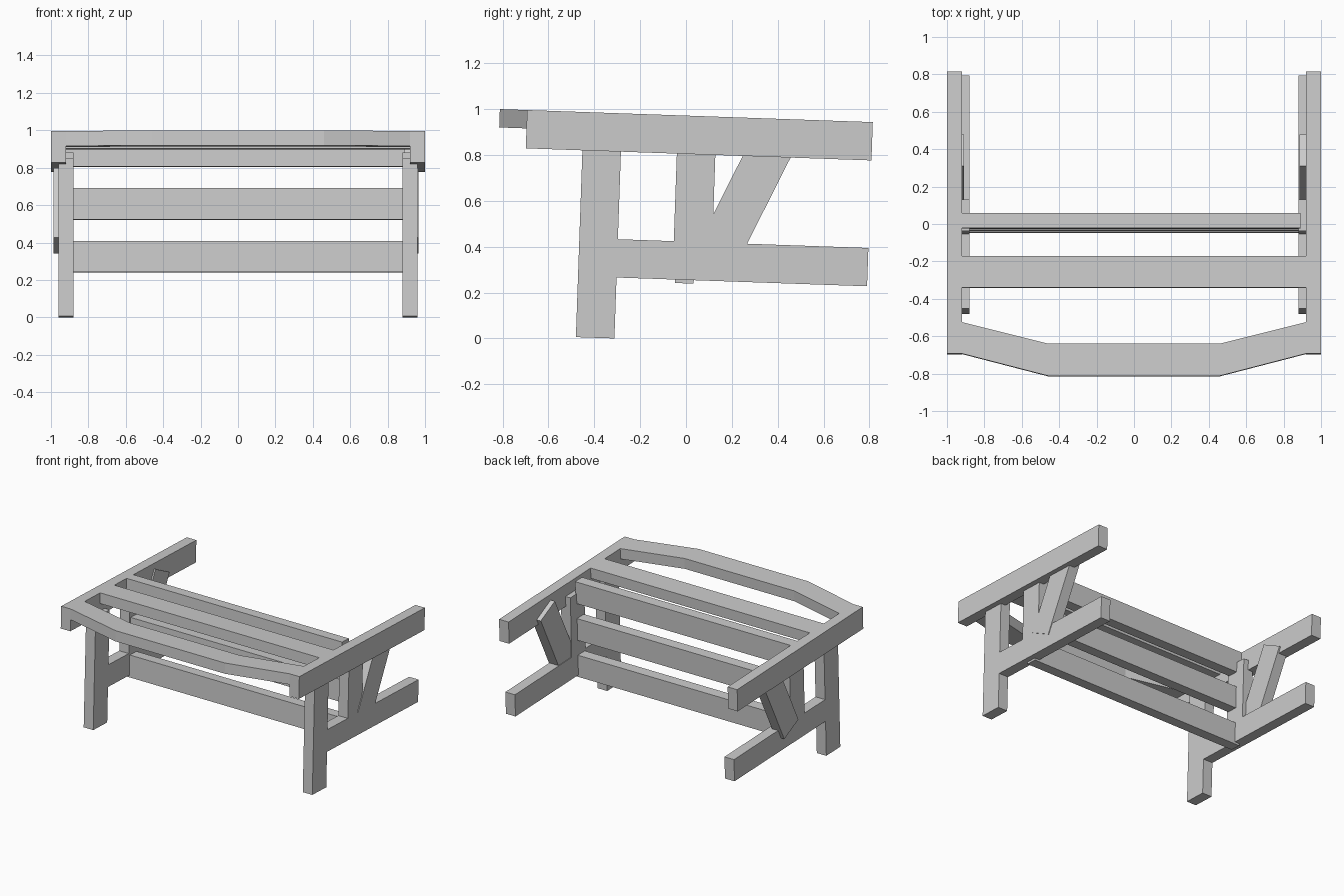
import bpy, bmesh, math
from mathutils import Matrix

if "Cube" in bpy.data.objects:
    bpy.data.objects.remove(bpy.data.objects["Cube"])

# the whole bench frame leans back by two degrees
TILT = Matrix.Rotation(math.radians(-2), 4, 'X')


def prism(name, profile, axis, lo, hi, tilt=TILT):
    """Extrude a closed profile: (y, z) along 'X', or (x, y) along 'Z'."""
    bm = bmesh.new()
    pts = [(lo, a, b) if axis == 'X' else (a, b, lo) for a, b in profile]
    face = bm.faces.new([bm.verts.new(p) for p in pts])
    ext = bmesh.ops.extrude_face_region(bm, geom=[face])
    vec = (hi - lo, 0, 0) if axis == 'X' else (0, 0, hi - lo)
    bmesh.ops.translate(bm, vec=vec, verts=[g for g in ext['geom'] if isinstance(g, bmesh.types.BMVert)])
    bmesh.ops.recalc_face_normals(bm, faces=bm.faces)
    bm.transform(tilt)
    mesh = bpy.data.meshes.new(name)
    bm.to_mesh(mesh)
    bm.free()
    obj = bpy.data.objects.new(name, mesh)
    bpy.context.collection.objects.link(obj)
    return obj


def board(name, x, y, z):
    """Rectangular timber between (min, max) limits."""
    rect = [(y[0], z[0]), (y[1], z[0]), (y[1], z[1]), (y[0], z[1])]
    return prism(name, rect, 'X', x[0], x[1])


# side frames: armrest, front leg, lower rail, upright post
for side, s in (("left", -1), ("right", 1)):
    outer = sorted((s * 0.92, s * 1.0))
    inner = sorted((s * 0.88, s * 0.96))
    board(side + "_armrest", outer, (-0.727, 0.781), (0.804, 0.971))
    board(side + "_front_leg", inner, (-0.48, -0.312), (-0.0108, 0.834))
    board(side + "_lower_rail", inner, (-0.312, 0.781), (0.255, 0.422))
    board(side + "_post", inner, (-0.068, 0.10), (0.422, 0.88))

# slanted braces between the rails and the armrests
brace = [(0.061, 0.427), (0.230, 0.341), (0.478, 0.832), (0.309, 0.918)]
for name, lo, hi in (("left_brace", -0.987, -0.909), ("right_brace", 0.885, 0.965)):
    prism(name, brace, 'X', lo, hi, Matrix.Identity(4))

# angled front seat slat
front = [(-0.92, -0.727), (-0.46, -0.846), (0.46, -0.846), (0.92, -0.727),
         (0.92, -0.559), (0.46, -0.674), (-0.46, -0.674), (-0.92, -0.559)]
prism("front_seat_slat", front, 'Z', 0.891, 0.971)

# flat middle seat slat
board("middle_seat_slat", (-0.92, 0.92), (-0.373, -0.204), (0.891, 0.971))

# upright cross boards at the back of the seat
for name, z, right in (("upper", 0.804, 0.89), ("middle", 0.522, 0.92), ("lower", 0.24, 0.92)):
    board(name + "_cross_board", (-0.92, right), (-0.056, 0.025), (z, z + 0.167))
